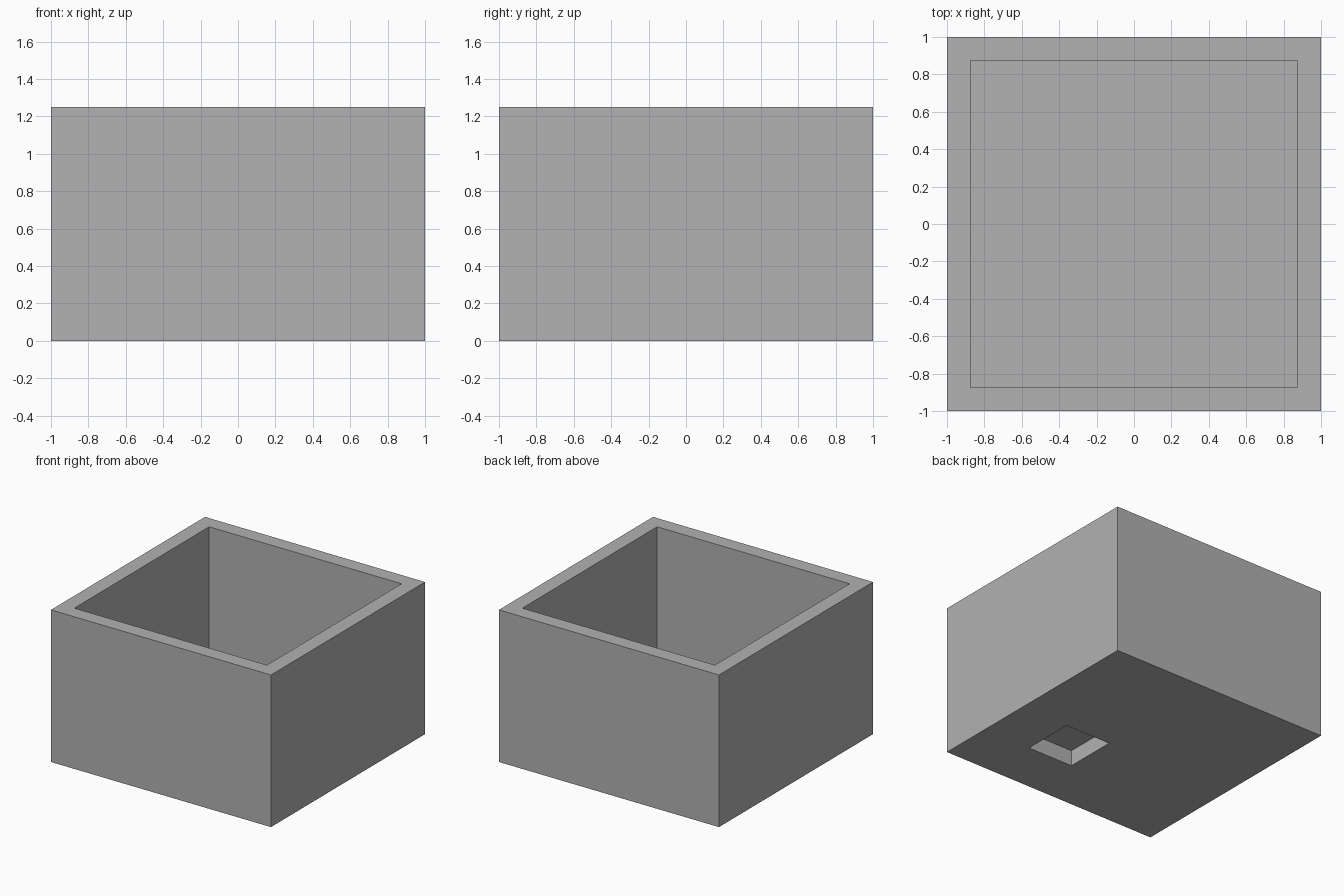
import bpy
import bmesh
from mathutils import Vector

default = bpy.data.objects.get("Cube")
if default:
    bpy.data.objects.remove(default, do_unlink=True)

# Overall sizes
SIDE, HEIGHT, WALL, FLOOR = 2.0, 1.25, 0.125, 0.25
RECESS_DEPTH = 0.13

# Single plain grey
grey = bpy.data.materials.new("plain_grey")
grey.use_nodes = True
colour = (0.445, 0.445, 0.445, 1.0)
grey.diffuse_color = colour
grey.node_tree.nodes["Principled BSDF"].inputs["Base Color"].default_value = colour


def make_box(name, low, high):
    """Box spanning two opposite corners."""
    low, high = Vector(low), Vector(high)
    bm = bmesh.new()
    bmesh.ops.create_cube(bm, size=1.0)
    bmesh.ops.scale(bm, vec=high - low, verts=bm.verts)
    bmesh.ops.translate(bm, vec=(low + high) / 2, verts=bm.verts)
    mesh = bpy.data.meshes.new(name)
    bm.to_mesh(mesh)
    bm.free()
    mesh.materials.append(grey)
    obj = bpy.data.objects.new(name, mesh)
    bpy.context.scene.collection.objects.link(obj)
    return obj


# Outer block
half = SIDE / 2
inner = half - WALL
box = make_box("open_box", (-half, -half, 0), (half, half, HEIGHT))

# Open cavity from above, and small square recess under the floor
cutters = [
    make_box("cavity_cutter", (-inner, -inner, FLOOR), (inner, inner, HEIGHT + 0.2)),
    make_box("recess_cutter", (0.15, -0.555, -0.2), (0.565, -0.115, RECESS_DEPTH)),
]
for cutter in cutters:
    cut = box.modifiers.new(cutter.name, "BOOLEAN")
    cut.operation = "DIFFERENCE"
    cut.solver = "EXACT"
    cut.object = cutter

# Bake the cuts, then drop the cutters
bpy.context.view_layer.update()
evaluated = box.evaluated_get(bpy.context.evaluated_depsgraph_get())
cut_mesh = bpy.data.meshes.new_from_object(evaluated)
box.modifiers.clear()
box.data = cut_mesh
cut_mesh.name = "open_box"
for cutter in cutters:
    bpy.data.objects.remove(cutter, do_unlink=True)
